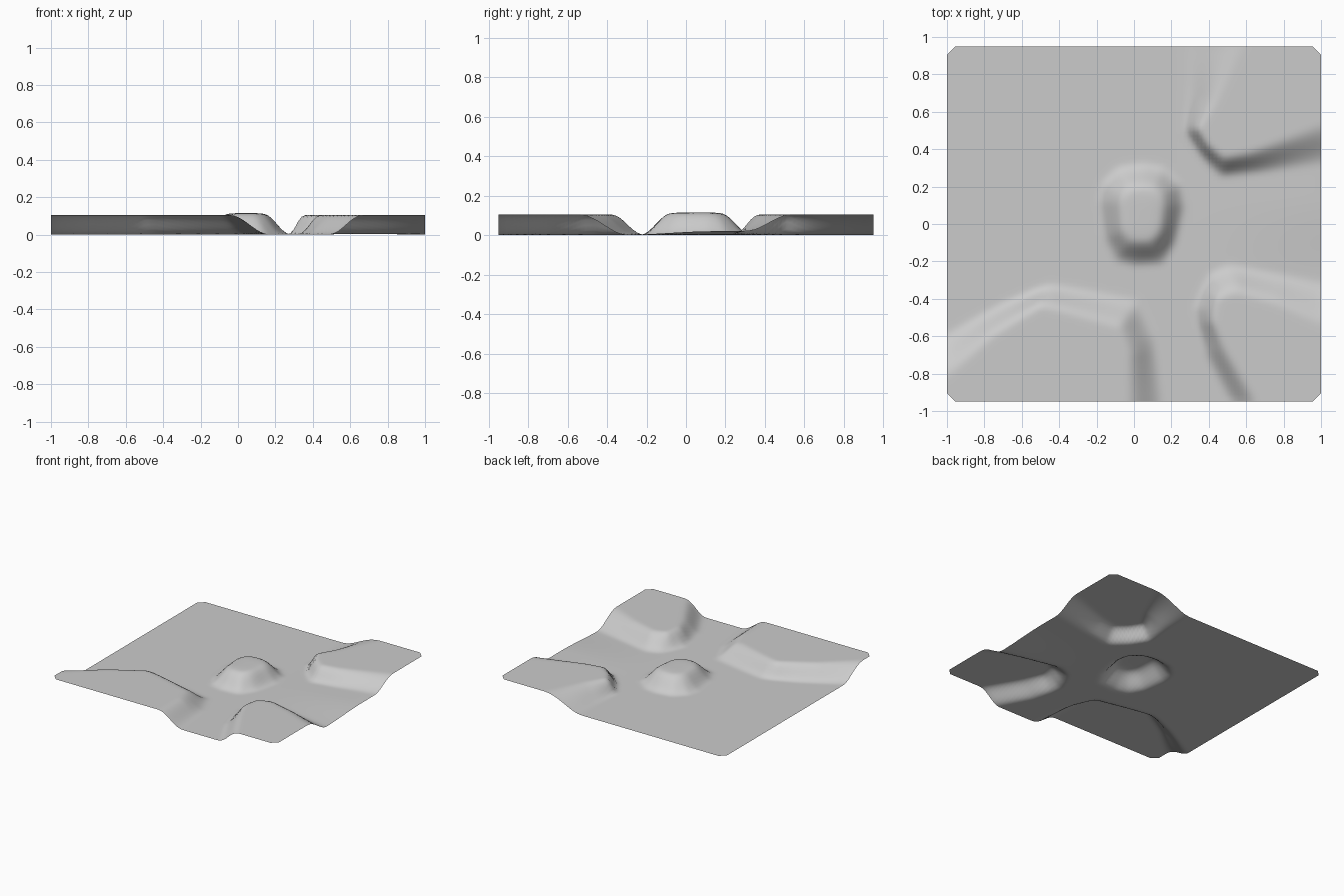
import bpy, bmesh
from mathutils import Vector

cube = bpy.data.objects.get("Cube")
if cube:
    bpy.data.objects.remove(cube, do_unlink=True)

HALF_X, HALF_Y, STEP = 1.0, 0.95, 0.02


def smooth(t):
    t = max(0.0, min(1.0, t))
    return t * t * (3 - 2 * t)


def inside(p, poly):
    hit = False
    for a, b in zip(poly, poly[1:] + poly[:1]):
        if (a[1] > p.y) != (b[1] > p.y):
            hit ^= p.x < a[0] + (p.y - a[1]) * (b[0] - a[0]) / (b[1] - a[1])
    return hit


def distance(p, poly):
    best = 9.0
    for a, b in zip(poly, poly[1:] + poly[:1]):
        a, b = Vector(a), Vector(b)
        t = max(0, min(1, (p - a).dot(b - a) / (b - a).length_squared))
        best = min(best, (p - a.lerp(b, t)).length)
    return best


def rise(p, foot, crest):
    """0 outside the foot contour, 1 inside the crest contour, blended between."""
    if not inside(p, foot):
        return 0.0
    if inside(p, crest):
        return 1.0
    low, high = distance(p, foot), distance(p, crest)
    return low / (low + high)


# Plateaus: foot and crest contours
plateaus = [
    # front, -x side
    ([(-1.2, -.66), (-1, -.58), (-.7, -.42), (-.45, -.32), (-.25, -.35),
      (.03, -.4), (.12, -.6), (.2, -1.2), (-1.2, -1.2)],
     [(-1.2, -.95), (-1, -.83), (-.75, -.6), (-.5, -.44), (-.35, -.48),
      (-.09, -.56), (-.04, -.7), (-.04, -1.2), (-1.2, -1.2)]),
    # front, +x side
    ([(.32, -.45), (.4, -.26), (.5, -.21), (.7, -.25), (1.2, -.34),
      (1.2, -1.2), (.6, -1.2), (.5, -.95), (.37, -.7)],
     [(.45, -.4), (.55, -.37), (.75, -.43), (1.2, -.64),
      (1.2, -1.2), (.77, -1.2), (.67, -.95), (.52, -.7), (.43, -.52)]),
    # back, +x side
    ([(.28, .49), (.36, .36), (.46, .25), (.7, .27), (1.2, .34),
      (1.2, 1.2), (.26, 1.2), (.28, .75)],
     [(.34, .51), (.4, .42), (.48, .36), (.62, .39), (1.2, .62),
      (1.2, 1.2), (.68, 1.2), (.6, .95), (.44, .64)]),
]
# Central mound
mound_foot = [(-.2, .12), (-.17, -.08), (-.11, -.2), (0, -.23), (.16, -.22), (.23, -.1),
              (.28, .1), (.26, .22), (.16, .31), (.05, .33), (-.09, .31), (-.18, .22)]
mound_crest = [(.02, .1), (.02, 0), (.07, 0), (.07, .1)]


def height(x, y):
    p = Vector((x, y))
    z = .02 * smooth((x - .2) / .8) * smooth((y + .35) / .5)
    for foot, crest in plateaus:
        z = max(z, z + (.105 - z) * smooth(rise(p, foot, crest)))
    t = rise(p, mound_foot, mound_crest)
    return z + (.115 - z) * (.9 * smooth(1.55 * t) + .1 * smooth(t))


# Ground sheet
bm = bmesh.new()
bmesh.ops.create_grid(bm, x_segments=round(2 * HALF_X / STEP),
                      y_segments=round(2 * HALF_Y / STEP), size=1)
for v in bm.verts:
    v.co.x *= HALF_X
    v.co.y *= HALF_Y
    v.co.z = height(v.co.x, v.co.y)

# Relax creases where contours meet
for _ in range(2):
    new = {v: sum((e.other_vert(v).co.z for e in v.link_edges)) / len(v.link_edges)
           for v in bm.verts}
    for v, z in new.items():
        v.co.z = (v.co.z + z) / 2
lowest = min(v.co.z for v in bm.verts)
for v in bm.verts:
    v.co.z -= lowest

# Clipped corners
for sx in (-1, 1):
    for sy in (-1, 1):
        bmesh.ops.bisect_plane(bm, geom=bm.verts[:] + bm.edges[:] + bm.faces[:],
                               plane_co=(sx * (HALF_X - .025), sy * (HALF_Y - .02), 0),
                               plane_no=(sx, sy, 0), clear_outer=True)

mesh = bpy.data.meshes.new("terrain_sheet")
bm.to_mesh(mesh)
bm.free()
terrain = bpy.data.objects.new("terrain_sheet", mesh)
bpy.context.collection.objects.link(terrain)
for poly in mesh.polygons:
    poly.use_smooth = True

# Plain grey ground
grey = bpy.data.materials.new("plain_grey")
grey.use_nodes = True
colour = (.6, .6, .6, 1)
grey.diffuse_color = colour
grey.node_tree.nodes["Principled BSDF"].inputs["Base Color"].default_value = colour
mesh.materials.append(grey)
